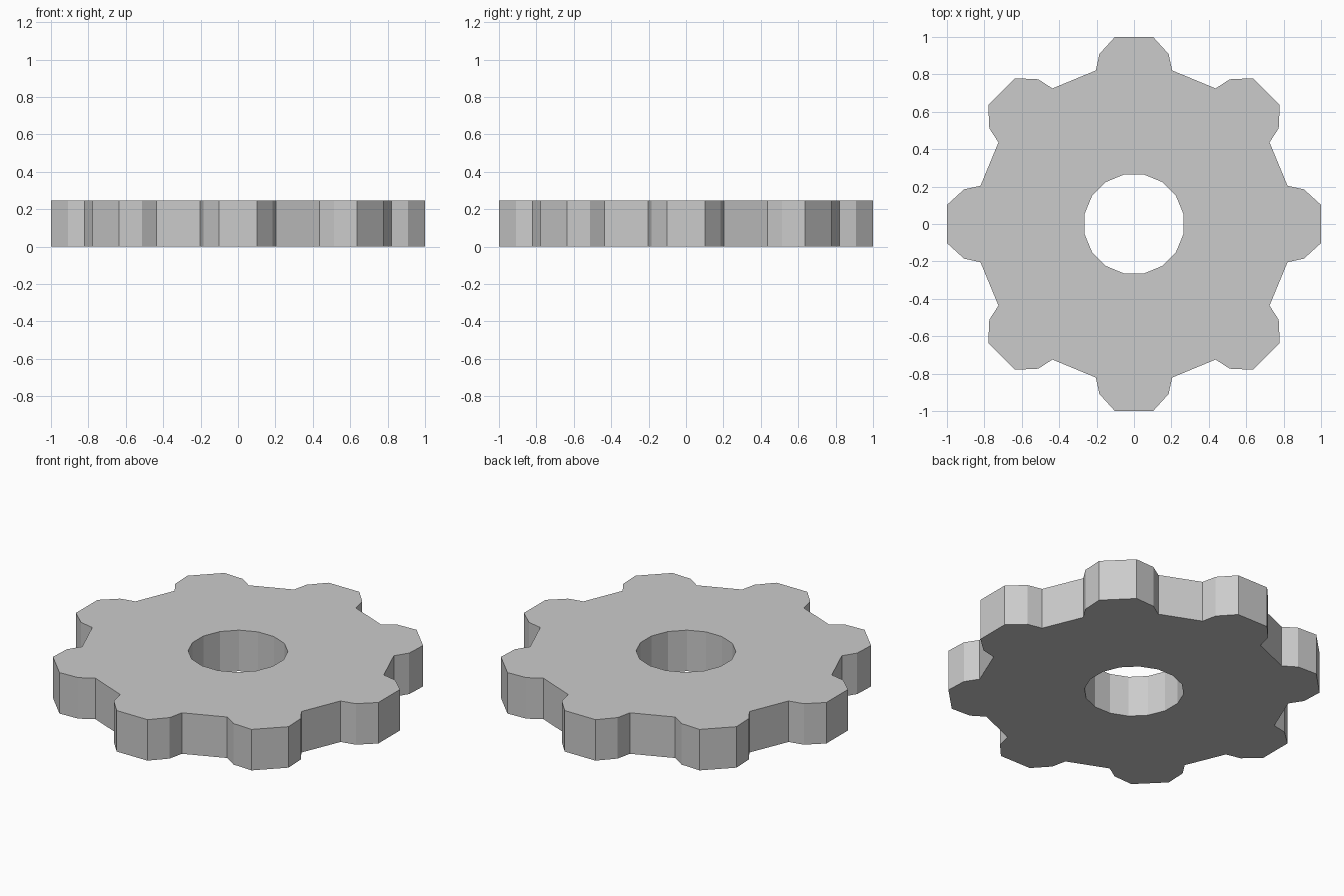
import bpy, bmesh, math
from mathutils import Matrix, Vector

if "Cube" in bpy.data.objects:
    bpy.data.objects.remove(bpy.data.objects["Cube"])

TEETH = 8
HEIGHT = 0.245
BORE = 0.27

# half outline of one tooth pointing along +y, from root to tip
half = [(0.204, 0.821), (0.185, 0.909), (0.102, 1.0)]
tooth = half + [(-x, y) for x, y in reversed(half)]

# two bore corners under each tooth give a 16-sided hole
a = math.pi / TEETH / 2
bore = [(-BORE * math.sin(a), BORE * math.cos(a)), (BORE * math.sin(a), BORE * math.cos(a))]

bm = bmesh.new()
sectors = []
for i in range(TEETH):
    rot = Matrix.Rotation(i * math.tau / TEETH, 3, 'Z')
    sectors.append([bm.verts.new(rot @ Vector((x, y, 0))) for x, y in tooth + bore])

# flat face of each tooth, and the web joining it to the next one
for i, s in enumerate(sectors):
    n = sectors[(i + 1) % TEETH]
    bm.faces.new(s)
    bm.faces.new((s[5], n[0], n[7], s[6]))

# thicken the flat outline upwards
top = bmesh.ops.extrude_face_region(bm, geom=bm.faces[:])
bmesh.ops.translate(bm, vec=(0, 0, HEIGHT),
                    verts=[g for g in top["geom"] if isinstance(g, bmesh.types.BMVert)])
# the extrusion may keep or drop the source faces: make sure the underside exists
if not any(all(abs(v.co.z) < 1e-6 for v in f.verts) for f in bm.faces):
    for i, s in enumerate(sectors):
        n = sectors[(i + 1) % TEETH]
        bm.faces.new(s)
        bm.faces.new((s[5], n[0], n[7], s[6]))
bmesh.ops.recalc_face_normals(bm, faces=bm.faces[:])

mesh = bpy.data.meshes.new("gear_wheel")
bm.to_mesh(mesh)
bm.free()
bpy.context.collection.objects.link(bpy.data.objects.new("gear_wheel", mesh))
